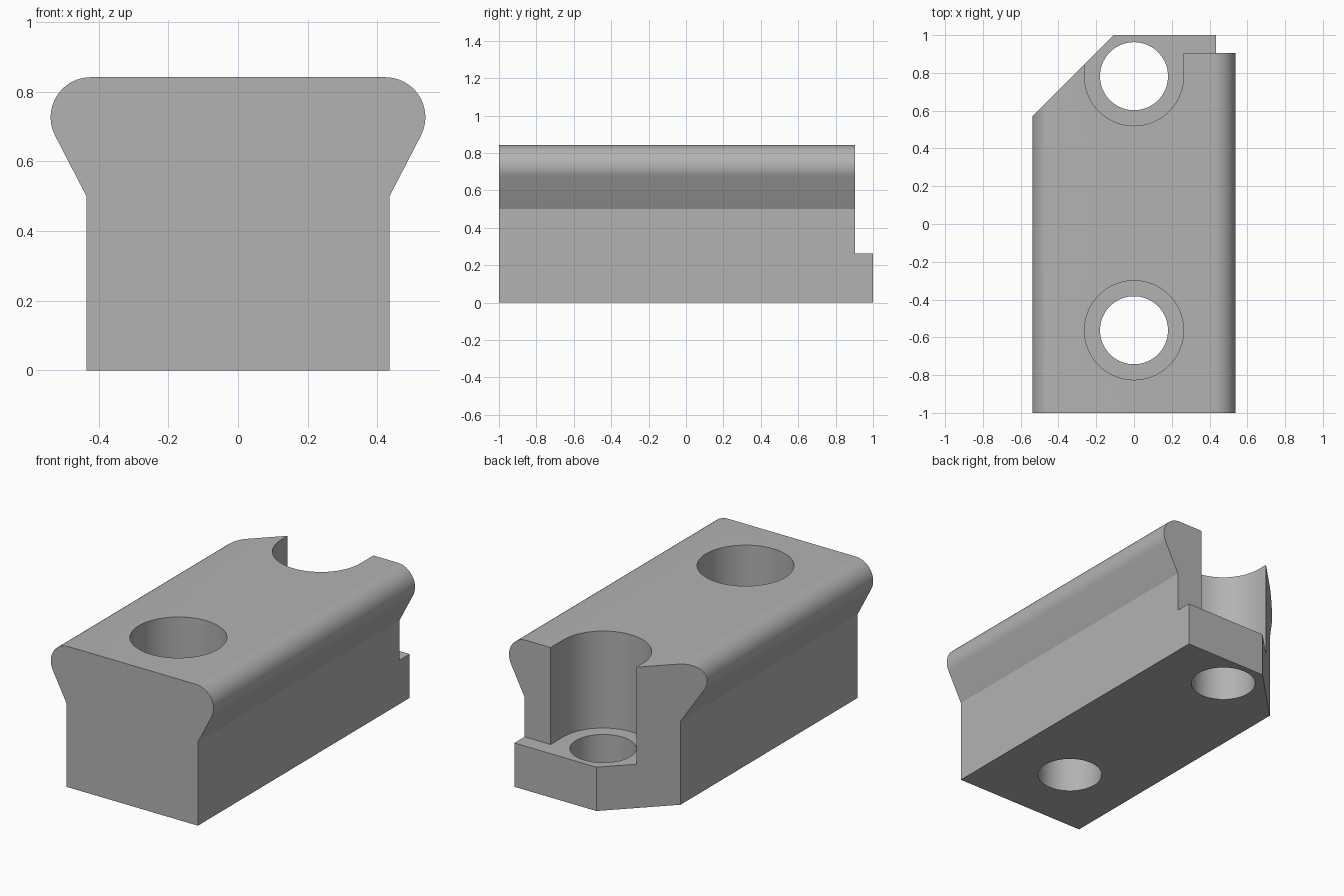
import bpy, bmesh
from math import sin, cos, radians
from mathutils import Matrix

cube = bpy.data.objects.get("Cube")
if cube:
    bpy.data.objects.remove(cube, do_unlink=True)

HOLE_R, BORE_R, LEDGE = 0.18, 0.2625, 0.262
FRONT_Y, BACK_Y, STEP_Y = -0.5625, 0.7825, 0.904


def arc(cx, cy, r, start, end, steps):
    angles = [radians(start + (end - start) * i / steps) for i in range(steps + 1)]
    return [(cx + r * cos(a), cy + r * sin(a)) for a in angles]


def prism(name, outline, low, high, along_y=False):
    """Extrude a flat outline along z, or along y when it is an x-z profile."""
    bm = bmesh.new()
    face = bm.faces.new([bm.verts.new((u, v, low)) for u, v in outline])
    top = bmesh.ops.extrude_face_region(bm, geom=[face])["geom"]
    bmesh.ops.translate(bm, vec=(0, 0, high - low),
                        verts=[g for g in top if isinstance(g, bmesh.types.BMVert)])
    if along_y:
        bmesh.ops.rotate(bm, verts=bm.verts, matrix=Matrix.Rotation(radians(90), 3, 'X'))
    bmesh.ops.recalc_face_normals(bm, faces=bm.faces)
    mesh = bpy.data.meshes.new(name)
    bm.to_mesh(mesh)
    bm.free()
    obj = bpy.data.objects.new(name, mesh)
    bpy.context.collection.objects.link(obj)
    return obj


def circle(y, r):
    return arc(0, y, r, 0, 360, 72)[:-1]


# Block: straight sides flaring out to rounded shoulders
half = [(0.435, 0), (0.435, 0.5)] + arc(0.423, 0.727, 0.115, -27, 90, 16)
profile = half + [(-x, z) for x, z in reversed(half)]
block = prism("rail_block", profile, -1, 1, along_y=True)

# Back pocket: half-round seat open to the back, joined to the side step
pocket = arc(0, BACK_Y, BORE_R, 180, 360, 36) + [
    (BORE_R, STEP_Y), (0.7, STEP_Y), (0.7, 1.2), (-BORE_R, 1.2)]

cutters = [
    prism("corner_cutter", [(-0.807, 0.3), (0.093, 1.2), (-0.807, 1.2)], -0.1, 1),
    prism("back_pocket_cutter", pocket, LEDGE, 1),
    prism("front_bore_cutter", circle(FRONT_Y, BORE_R), LEDGE, 1),
    prism("front_hole_cutter", circle(FRONT_Y, HOLE_R), -0.1, 0.5),
    prism("back_hole_cutter", circle(BACK_Y, HOLE_R), -0.1, 0.5),
]

bpy.ops.object.select_all(action='DESELECT')
bpy.context.view_layer.objects.active = block
block.select_set(True)
for cutter in cutters:
    cutter.hide_render = True
    mod = block.modifiers.new(cutter.name, 'BOOLEAN')
    mod.operation, mod.solver, mod.object = 'DIFFERENCE', 'EXACT', cutter
    bpy.ops.object.modifier_apply(modifier=mod.name)
    bpy.data.objects.remove(cutter, do_unlink=True)

# Plain grey finish, smooth on the curves with crisp edges
grey = bpy.data.materials.new("plain_grey")
grey.use_nodes = True
colour = (0.45, 0.45, 0.45, 1)
grey.diffuse_color = colour
grey.node_tree.nodes["Principled BSDF"].inputs["Base Color"].default_value = colour
block.data.materials.clear()
block.data.materials.append(grey)
bpy.ops.object.shade_smooth_by_angle(angle=radians(25))
